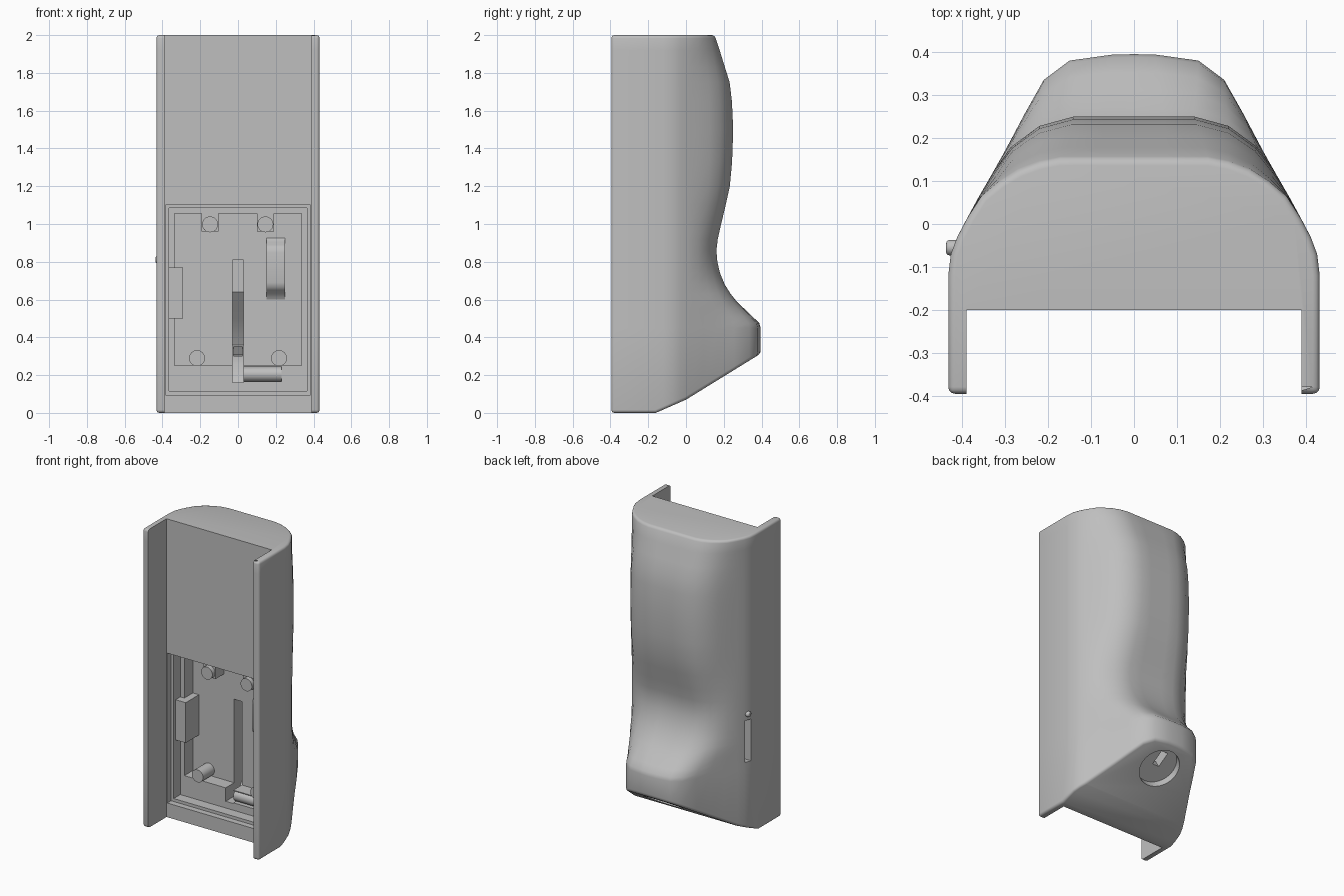
import bpy, bmesh, math
from mathutils import Vector, Matrix

if "Cube" in bpy.data.objects:
    bpy.data.objects.remove(bpy.data.objects["Cube"], do_unlink=True)

grey = bpy.data.materials.new("plain grey")
grey.use_nodes = True
GREY = (0.52, 0.52, 0.52, 1)
grey.diffuse_color = GREY
grey.node_tree.nodes["Principled BSDF"].inputs["Base Color"].default_value = GREY


def finish(name, bm):
    bmesh.ops.recalc_face_normals(bm, faces=bm.faces[:])
    mesh = bpy.data.meshes.new(name)
    bm.to_mesh(mesh)
    bm.free()
    mesh.materials.append(grey)
    ob = bpy.data.objects.new(name, mesh)
    bpy.context.scene.collection.objects.link(ob)
    return ob


def box(name, x0, x1, y0, y1, z0, z1, matrix=None):
    bm = bmesh.new()
    bmesh.ops.create_cube(bm, size=1)
    for v in bm.verts:
        v.co = Vector(((x0, x1)[v.co.x > 0], (y0, y1)[v.co.y > 0], (z0, z1)[v.co.z > 0]))
    if matrix:
        bm.transform(matrix)
    return finish(name, bm)


def cylinder(name, centre, axis, radius, length, sides=32):
    bm = bmesh.new()
    bmesh.ops.create_cone(bm, cap_ends=True, segments=sides, radius1=radius,
                          radius2=radius, depth=length)
    rot = Vector(axis).to_track_quat('Z', 'Y').to_matrix().to_4x4()
    bm.transform(Matrix.Translation(centre) @ rot)
    return finish(name, bm)


def prism(name, x0, x1, yz):
    """Polygon in the side plane, extruded across x."""
    bm = bmesh.new()
    face = bm.faces.new([bm.verts.new((x0, y, z)) for y, z in yz])
    new = bmesh.ops.extrude_face_region(bm, geom=[face])["geom"]
    for v in new:
        if isinstance(v, bmesh.types.BMVert):
            v.co.x = x1
    return finish(name, bm)


def apply_modifiers(ob):
    dg = bpy.context.evaluated_depsgraph_get()
    mesh = bpy.data.meshes.new_from_object(ob.evaluated_get(dg))
    ob.modifiers.clear()
    ob.data = mesh


def cut(ob, cutters):
    for c in cutters:
        m = ob.modifiers.new("cut", 'BOOLEAN')
        m.operation, m.solver, m.object = 'DIFFERENCE', 'EXACT', c
        c.hide_render = True
    apply_modifiers(ob)
    for c in cutters:
        bpy.data.objects.remove(c, do_unlink=True)


def smooth(ob, angle=32):
    bpy.ops.object.select_all(action='DESELECT')
    ob.select_set(True)
    bpy.context.view_layer.objects.active = ob
    bpy.ops.object.shade_smooth_by_angle(angle=math.radians(angle))


# Half cross-sections for a shallow, medium and deep back
SIDE = [(.432, -.395), (.432, -.12), (.426, -.07), (.411, -.03)]
KEYS = {
    .16: SIDE + [(.387, .015), (.355, .065), (.315, .1), (.27, .13), (.22, .15),
                 (.17, .16), (.08, .16), (0, .16)],
    .25: SIDE + [(.39, .01), (.36, .065), (.325, .125), (.285, .18), (.22, .228),
                 (.14, .25), (.07, .25), (0, .25)],
    .395: SIDE + [(.39, .01), (.345, .09), (.3, .17), (.255, .255), (.21, .335),
                  (.15, .38), (.05, .394), (0, .395)],
}


def section(d):
    a, b = (.16, .25) if d < .25 else (.25, .395)
    t = (d - a) / (b - a)
    half = [Vector(p).lerp(Vector(q), t) for p, q in zip(KEYS[a], KEYS[b])]
    return half + [Vector((-p.x, p.y)) for p in reversed(half[:-1])]


# Body: loft of sections whose back depth follows the side outline
OUTLINE = [(-.1, .395), (.45, .395), (.475, .388), (.51, .352), (.55, .31), (.59, .268),
           (.63, .236), (.68, .205), (.74, .18), (.8, .166), (.86, .161), (.92, .168),
           (1.0, .186), (1.1, .21), (1.2, .232), (1.33, .244), (1.5, .25), (1.65, .243),
           (1.75, .231), (1.83, .206), (1.92, .178), (2.0, .152)]
bm = bmesh.new()
rings = [[bm.verts.new((p.x, p.y, z)) for p in section(d)] for z, d in OUTLINE]
for r, s in zip(rings, rings[1:]):
    for i in range(len(r)):
        j = (i + 1) % len(r)
        bm.faces.new((r[i], r[j], s[j], s[i]))
bm.faces.new(rings[0])
bm.faces.new(rings[-1])
# Sloping underside
slope_normal = Vector((0, .525, -.851))
for point, normal in (((0, 0, 0), (0, 0, -1)),
                      ((0, -.16, 0), (0, .07, -.16)),
                      ((0, 0, .07), slope_normal)):
    bmesh.ops.bisect_plane(bm, geom=bm.verts[:] + bm.edges[:] + bm.faces[:], dist=1e-5,
                           plane_co=point, plane_no=normal, clear_outer=True)
    bmesh.ops.holes_fill(bm, edges=[e for e in bm.edges if e.is_boundary], sides=0)
body = finish("body", bm)
bev = body.modifiers.new("rounded edges", 'BEVEL')
bev.width, bev.segments, bev.limit_method = .016, 3, 'ANGLE'
bev.angle_limit = math.radians(48)
bev.use_clamp_overlap = False
apply_modifiers(body)

# Frame on the underside: x across, y up the slope, z inward
hole_centre = Vector((0, .24, .218))
up_slope = Vector((0, .851, .525))
frame = Matrix((Vector((1, 0, 0)), up_slope, -slope_normal)).transposed().to_4x4()
frame.translation = hole_centre

FLOOR, LEDGE = 0.0, -.09
cut(body, [
    box("channel_cutter", -.39, .39, -1, -.2, -1, 3),
    box("lid_seat_cutter", -.385, .385, -.5, -.16, .095, 1.1),
    box("lid_lip_cutter", -.365, .365, -.5, LEDGE, .115, 1.085),
    box("pocket_cutter", -.335, .335, -.5, FLOOR, .25, 1.055),
    prism("slot_cutter", -.028, .028,
          [(-.3, .81), (.08, .81), (.08, .64), (.13, .575), (.19, .5), (.25, .42),
           (.28, .36), (.1, .26), (.03, .16), (-.3, .16)]),
    cylinder("wire_groove_cutter", (.125, -.05, .205), (1, 0, 0), .04, .21, 24),
    box("wire_groove_mouth_cutter", .02, .23, -.5, -.05, .165, .245),
    cylinder("round_recess_cutter", hole_centre, slope_normal, .13, .1, 48),
    box("slit_cutter", -.024, .024, -.01, .09, 0, .14, frame),
    box("side_port_cutter", -.6, -.38, -.077, -.037, .49, .77),
])
smooth(body)

# Socket block behind the side port
box("port_block", -.37, -.29, -.14, FLOOR + .005, .5, .77)

# Raised rounded clip on the pocket floor
clip = prism("raised_clip", .15, .25,
             [(.01, .94), (-.004, .92), (-.02, .905), (-.045, .89), (-.06, .875),
              (-.065, .85), (-.065, .69), (-.06, .665), (-.045, .65), (-.02, .63),
              (-.004, .61), (.01, .58)])
smooth(clip, 40)

# Screw posts, the upper pair standing on tabs
for name, x, z in (("upper_right", -.148, .998), ("upper_left", .145, .998),
                   ("lower_right", -.217, .29), ("lower_left", .217, .29)):
    post = cylinder(name + "_post", (x, -.055, z), (0, 1, 0), .042, .13)
    cut(post, [cylinder("bore_cutter", (x, -.1, z), (0, 1, 0), .027, .16)])
    smooth(post)
    if z > .5:
        tab = box(name + "_tab", x - .045, x + .045, LEDGE, FLOOR + .005, .96, 1.06)
        cut(tab, [cylinder("tab_cutter", (x, -.05, z), (0, 1, 0), .0415, .2)])

# Small round button above the side port
button = cylinder("side_button", (-.417, -.055, .81), (1, 0, 0), .018, .04, 24)
bev = button.modifiers.new("rounded rim", 'BEVEL')
bev.width, bev.segments, bev.limit_method = .008, 3, 'ANGLE'
apply_modifiers(button)
smooth(button, 40)
